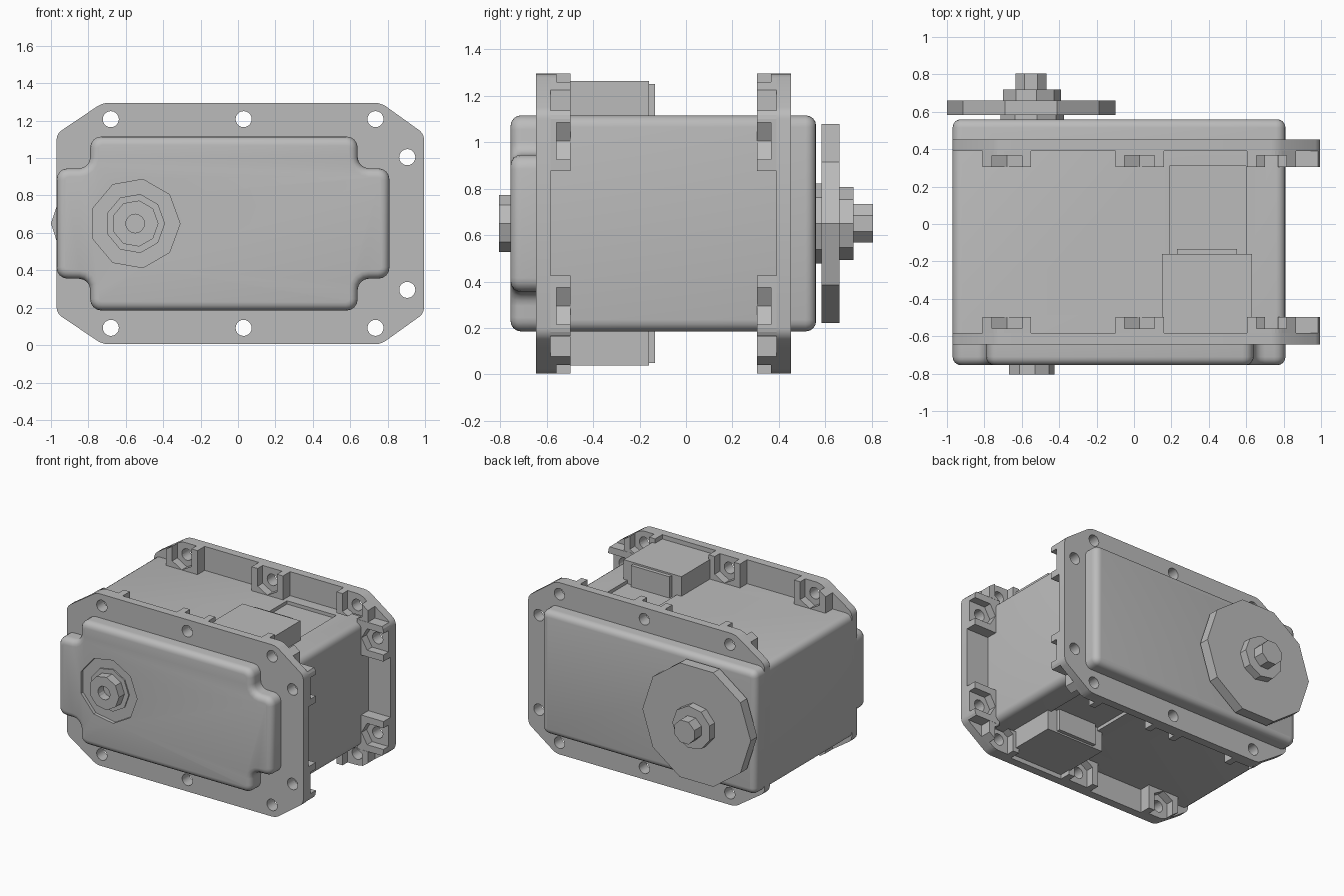
import bpy, bmesh
from math import cos, sin, pi, radians
from mathutils import Vector

if "Cube" in bpy.data.objects:
    bpy.data.objects.remove(bpy.data.objects["Cube"])

GREY = bpy.data.materials.new("plain_grey")
GREY.use_nodes = True
colour = (0.5, 0.5, 0.5, 1)
GREY.diffuse_color = colour
GREY.node_tree.nodes["Principled BSDF"].inputs["Base Color"].default_value = colour

MID = 0.65              # height of the centre line
SHAFT = (-0.55, MID)    # output axis


def add_prism(bm, pts, y0, y1):
    """Extrude an (x, z) outline along y."""
    face = bm.faces.new([bm.verts.new((x, y0, z)) for x, z in pts])
    new = bmesh.ops.extrude_face_region(bm, geom=[face])["geom"]
    bmesh.ops.translate(bm, vec=(0, y1 - y0, 0),
                        verts=[v for v in new if isinstance(v, bmesh.types.BMVert)])


def make(name, prisms, corner=0, rim=0, rim_y=None, segments=4):
    """Build an object from prisms, rounding its corners and one end rim."""
    bm = bmesh.new()
    for p in prisms:
        add_prism(bm, *p)
    if corner:
        along = [e for e in bm.edges
                 if abs(e.verts[0].co.y - e.verts[1].co.y) > 0.01]
        bmesh.ops.bevel(bm, geom=along, offset=corner, segments=segments,
                        affect='EDGES', profile=0.5)
    if rim:
        edges = [e for e in bm.edges
                 if all(abs(v.co.y - rim_y) < 1e-4 for v in e.verts)]
        bmesh.ops.bevel(bm, geom=edges, offset=rim, segments=segments,
                        affect='EDGES', profile=0.5)
    bmesh.ops.recalc_face_normals(bm, faces=bm.faces)
    mesh = bpy.data.meshes.new(name)
    bm.to_mesh(mesh)
    bm.free()
    obj = bpy.data.objects.new(name, mesh)
    bpy.context.scene.collection.objects.link(obj)
    mesh.materials.append(GREY)
    return obj


def boolean(obj, operation, prisms):
    """Apply a boolean with a temporary cutter."""
    cutter = make("cutter", prisms)
    mod = obj.modifiers.new("cut", 'BOOLEAN')
    mod.operation, mod.solver, mod.object = operation, 'EXACT', cutter
    graph = bpy.context.evaluated_depsgraph_get()
    mesh = bpy.data.meshes.new_from_object(obj.evaluated_get(graph))
    obj.modifiers.clear()
    obj.data = mesh
    bpy.data.objects.remove(cutter)


def smooth(obj):
    obj.data.shade_smooth()
    obj.data.set_sharp_from_angle(angle=radians(32))


def rect(x0, x1, z0, z1):
    return [(x0, z0), (x1, z0), (x1, z1), (x0, z1)]


def ngon(centre, r, n, start=0):
    return [(centre[0] + r * cos(start + 2 * pi * i / n),
             centre[1] + r * sin(start + 2 * pi * i / n)) for i in range(n)]


def flip(pts):
    """Mirror an outline top to bottom."""
    return [(x, 2 * MID - z) for x, z in reversed(pts)]


# Main case with a shallow recess above and below
case = make("case", [(rect(-0.97, 0.81, 0.185, 1.115), -0.62, 0.56)],
            corner=0.05, rim=0.045, rim_y=0.56)
slot = rect(0.19, 0.60, 1.09, 1.2)
boolean(case, 'DIFFERENCE', [(s, -0.3, 0.31) for s in (slot, flip(slot))])
smooth(case)

# Front cover with notched corners and a round well for the pivot
half = [(-0.97, 0.945), (-0.79, 0.945), (-0.79, 1.115),
        (0.64, 1.115), (0.64, 0.945), (0.81, 0.945)]
cover = make("front_cover", [(half + flip(half), -0.60, -0.755)],
             corner=0.06, rim=0.045, rim_y=-0.755)
boolean(cover, 'DIFFERENCE', [(ngon(SHAFT, 0.24, 9), -0.9, -0.73)])
smooth(cover)

# Front pivot hub
make("pivot_step", [(ngon(SHAFT, 0.16, 9), -0.72, -0.74)])
hub = make("pivot_hub", [(ngon(SHAFT, 0.125, 9), -0.70, -0.805)])
boolean(hub, 'DIFFERENCE', [(ngon(SHAFT, 0.05, 16), -0.9, -0.73)])

# Screw positions with the direction each nut pocket opens
screws = [(x, MID + s * 0.558, 0, s) for x in (-0.68, 0.03, 0.735) for s in (1, -1)]
screws += [(0.905, MID + s * 0.355, 1, 0) for s in (1, -1)]


def local(x, z, dx, dz, pts):
    """Place (across, outward) points around a screw."""
    return [(x + a * dz + b * dx, z + b * dz + a * dx) for a, b in pts]


boss_shape = [(-0.13, -0.13), (0.13, -0.13), (0.13, 0.2), (-0.13, 0.2)]
nut_shape = [(0, -0.092), (0.08, -0.046), (0.08, 0.3), (-0.08, 0.3), (-0.08, -0.046)]
top = [(0.995, 1.13), (0.765, 1.295), (-0.725, 1.295), (-0.97, 1.13)]
outline = top + flip(top)
holes = [(ngon(s[:2], 0.043, 20), -1, 1) for s in screws]


def flange(name, outer, inward):
    """Plate with bosses that hold the nuts on its inner side."""
    seat, tip = outer + inward * 0.062, outer + inward * 0.147
    plate = make(name + "_plate", [(outline, outer, seat)], corner=0.03, segments=3)
    boolean(plate, 'DIFFERENCE', holes)
    smooth(plate)
    boss = make(name + "_bosses", [(outline, seat, tip)], corner=0.03, segments=3)
    keep = [(local(*s, boss_shape), -1, 1) for s in screws[:4]]
    # The corner screws share a clipped corner, so cut their blocks apart
    keep += [(rect(0.605, 0.865, MID + a, MID + b), -1, 1)
             for a, b in ((0.486, 0.75), (-0.75, -0.486))]
    keep += [(rect(0.775, 1.1, MID + a, MID + b), -1, 1)
             for a, b in ((0.225, 0.485), (-0.485, -0.225))]
    boolean(boss, 'INTERSECT', keep)
    boolean(boss, 'DIFFERENCE',
            [(local(*s, nut_shape), seat + inward * 0.025, tip + inward * 0.1)
             for s in screws])
    boolean(boss, 'DIFFERENCE', holes)


flange("front_flange", -0.645, 1)
flange("back_flange", 0.452, -1)

# Plug housings above and below
body, lip = rect(0.15, 0.63, 1.08, 1.262), rect(0.23, 0.55, 1.08, 1.25)
for side, f in (("top", lambda p: p), ("bottom", flip)):
    make(side + "_plug_housing", [(f(body), -0.59, -0.16)])
    make(side + "_plug_lip", [(f(lip), -0.2, -0.133)])

# Output disc and stepped shaft at the back
for name, r, n, y0, y1, start in (
        ("shaft_base", 0.175, 9, 0.55, 0.585, 0),
        ("output_disc", 0.45, 10, 0.583, 0.66, 0),
        ("shaft_collar", 0.16, 9, 0.65, 0.72, 0),
        ("shaft_end", 0.09, 8, 0.71, 0.805, pi / 8)):
    make(name, [(ngon(SHAFT, r, n, start), y0, y1)])
